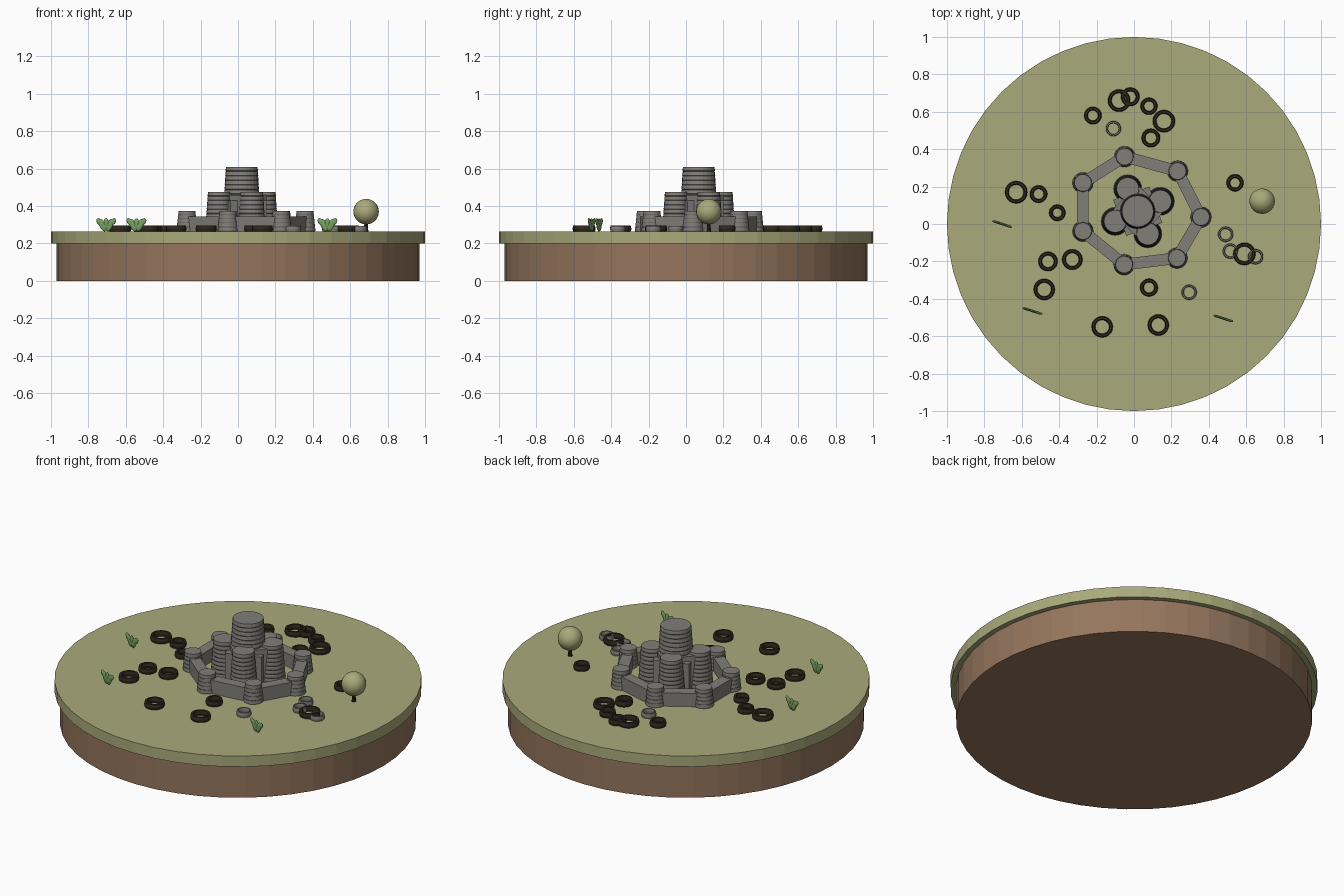
import bpy, bmesh, math
from mathutils import Vector, Matrix

cube = bpy.data.objects.get("Cube")
if cube:
    bpy.data.objects.remove(cube)

GROUND = 0.265


def make_material(name, colour):
    mat = bpy.data.materials.new(name)
    mat.use_nodes = True
    rgba = (*colour, 1)
    mat.diffuse_color = rgba
    mat.node_tree.nodes["Principled BSDF"].inputs["Base Color"].default_value = rgba
    return mat


grass = make_material("dry_grass", (0.4, 0.4, 0.2))
dirt = make_material("brown_dirt", (0.3, 0.18, 0.11))
stone = make_material("grey_stone", (0.22, 0.21, 0.19))
burnt = make_material("dark_timber", (0.03, 0.02, 0.012))
cactus_green = make_material("cactus_green", (0.18, 0.35, 0.12))


def finish(bm, name, mat, smooth=False):
    bmesh.ops.recalc_face_normals(bm, faces=bm.faces)
    mesh = bpy.data.meshes.new(name)
    bm.to_mesh(mesh)
    bm.free()
    mesh.materials.append(mat)
    for face in mesh.polygons:
        face.use_smooth = smooth
    obj = bpy.data.objects.new(name, mesh)
    bpy.context.collection.objects.link(obj)
    return obj


def lathe(name, x, y, profile, sides, mat, closed=False):
    """Revolve (radius, height) points; cap the ends or close the loop."""
    bm = bmesh.new()
    loops = []
    for radius, z in profile:
        angles = [math.tau * i / sides for i in range(sides)]
        loops.append([bm.verts.new((x + radius * math.cos(a), y + radius * math.sin(a), z))
                      for a in angles])
    pairs = list(zip(loops, loops[1:]))
    if closed:
        pairs.append((loops[-1], loops[0]))
    else:
        bm.faces.new(loops[0])
        bm.faces.new(loops[-1])
    for low, high in pairs:
        for i in range(sides):
            j = (i + 1) % sides
            bm.faces.new((low[i], low[j], high[j], high[i]))
    return finish(bm, name, mat)


def block(name, centre, size, angle, mat):
    bm = bmesh.new()
    matrix = (Matrix.Translation(centre) @ Matrix.Rotation(angle, 4, "Z")
              @ Matrix.Diagonal((*size, 1)))
    bmesh.ops.create_cube(bm, size=1, matrix=matrix)
    return finish(bm, name, mat)


def tower(name, x, y, base, top, height, courses):
    """Tapering tower with a small ledge at every stone course."""
    profile = []
    step = (height - GROUND) / courses
    ledge = base * 0.03
    for i in range(courses):
        radius = base + (top - base) * i / (courses - 1)
        z = GROUND + i * step
        profile += [(radius - ledge, z), (radius, z + step * 0.15), (radius - ledge, z + step)]
    return lathe(name, x, y, profile, 24, stone)


def ring(name, x, y, radius, thickness, height, mat):
    inner = radius - thickness
    low, high = GROUND - 0.002, GROUND + height
    bevel = thickness * 0.2
    profile = [(radius - bevel, low), (radius, low + height * 0.5), (radius - bevel, high),
               (inner + bevel, high), (inner, low + height * 0.5), (inner + bevel, low)]
    return lathe(name, x, y, profile, 20, mat, closed=True)


# Round ground slab
lathe("dirt_base", 0, 0, [(0.97, 0), (0.97, 0.2)], 48, dirt)
lathe("grass_top", 0, 0, [(1, 0.2), (1, GROUND)], 48, grass)

# Central keep, corner towers and the rotated blocks between them
keep = Vector((0.02, 0.068))
tower("keep_tower", keep.x, keep.y, 0.107, 0.087, 0.61, 14)
for i in range(4):
    angle = math.radians(24 + 90 * i)
    x = keep.x + 0.132 * math.cos(angle)
    y = keep.y + 0.132 * math.sin(angle)
    tower(f"inner_tower_{i + 1}", x, y, 0.075, 0.062, 0.475, 9)
for i, (turn, height) in enumerate(((20, 0.43), (47, 0.46))):
    low = GROUND - 0.01
    block(f"keep_block_{i + 1}", (keep.x, keep.y, (low + height) / 2),
          (0.205, 0.205, height - low), math.radians(turn), stone)

# Curtain wall with a tower at each corner
corners = [(0.358, 0.037), (0.233, 0.283), (-0.05, 0.36), (-0.273, 0.22),
           (-0.273, -0.038), (-0.053, -0.217), (0.23, -0.182)]
for i, corner in enumerate(corners):
    tower(f"wall_tower_{i + 1}", *corner, 0.056, 0.047, 0.373, 5)
    a, b = Vector(corner), Vector(corners[(i + 1) % len(corners)])
    mid, along = (a + b) / 2, b - a
    top = 0.345
    low = GROUND - 0.005
    block(f"curtain_wall_{i + 1}", (mid.x, mid.y, (low + top) / 2),
          (along.length, 0.062, top - low), math.atan2(along.y, along.x), stone)

# Ruined round huts: timber rings and smaller stone rings
timber_rings = [
    (-0.08, 0.66, 0.06), (-0.02, 0.68, 0.05), (0.08, 0.63, 0.046), (0.16, 0.55, 0.06),
    (0.09, 0.46, 0.05), (-0.22, 0.58, 0.047), (-0.63, 0.17, 0.06), (-0.51, 0.16, 0.047),
    (-0.41, 0.06, 0.044), (-0.46, -0.2, 0.052), (-0.33, -0.19, 0.055), (-0.48, -0.35, 0.057),
    (-0.17, -0.55, 0.057), (0.13, -0.54, 0.057), (0.08, -0.34, 0.048), (0.54, 0.22, 0.046),
    (0.59, -0.16, 0.06)]
for i, (x, y, radius) in enumerate(timber_rings):
    ring(f"timber_ring_{i + 1}", x, y, radius, 0.02, 0.031, burnt)
stone_rings = [(-0.11, 0.51), (0.49, -0.055), (0.515, -0.145), (0.65, -0.175), (0.295, -0.365)]
for i, (x, y) in enumerate(stone_rings):
    ring(f"stone_ring_{i + 1}", x, y, 0.041, 0.012, 0.029, stone)

# Round tree
tree_x, tree_y = 0.685, 0.122
lathe("tree_trunk", tree_x, tree_y, [(0.012, GROUND - 0.005), (0.009, 0.32)], 10, burnt)
bm = bmesh.new()
bmesh.ops.create_uvsphere(bm, u_segments=24, v_segments=16, radius=0.068,
                          matrix=Matrix.Translation((tree_x, tree_y, 0.37)))
finish(bm, "tree_crown", grass, smooth=True)


# Flat-padded cacti: (side offset, height, half width, half height, lean)
pads = [(-0.02, 0.033, 0.018, 0.036, -25), (0.02, 0.033, 0.018, 0.036, 25),
        (-0.037, 0.05, 0.015, 0.023, -40), (0.037, 0.05, 0.015, 0.023, 40),
        (0, 0.04, 0.015, 0.03, 0)]
for i, (x, y) in enumerate([(-0.705, 0), (-0.543, -0.465), (0.478, -0.505)]):
    bm = bmesh.new()
    place = Matrix.Translation((x, y, GROUND)) @ Matrix.Rotation(math.radians(-18), 4, "Z")
    for side, height, wide, tall, lean in pads:
        pad = (place @ Matrix.Translation((side, 0, height))
               @ Matrix.Rotation(math.radians(lean), 4, "Y")
               @ Matrix.Diagonal((wide, 0.007, tall, 1)))
        bmesh.ops.create_uvsphere(bm, u_segments=12, v_segments=8, radius=1, matrix=pad)
    finish(bm, f"cactus_{i + 1}", cactus_green, smooth=True)
